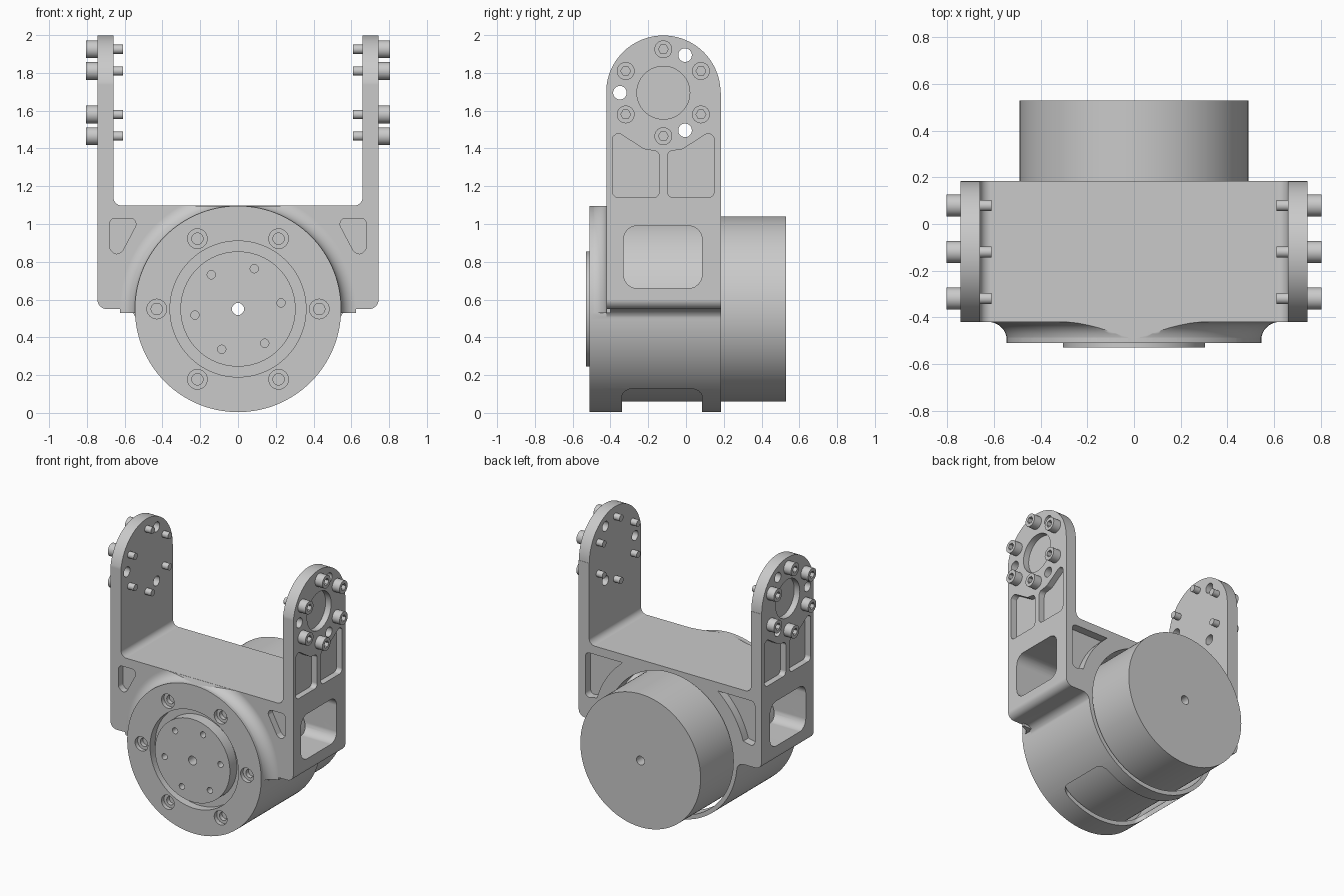
import bpy, bmesh
from math import sin, cos, pi, radians
from mathutils import Vector

cube = bpy.data.objects.get("Cube")
if cube:
    bpy.data.objects.remove(cube)

metal = bpy.data.materials.new("grey_metal")
metal.use_nodes = True
GREY = (0.59, 0.59, 0.59, 1)
metal.diffuse_color = GREY
metal.node_tree.nodes["Principled BSDF"].inputs["Base Color"].default_value = GREY

AXIS_Z = 0.55          # height of the motor axis
PIVOT = (-0.12, 1.695)   # y, z of the arm pivot
BACK, FRONT = 0.185, -0.42


def make_object(name, bm):
    bmesh.ops.recalc_face_normals(bm, faces=bm.faces)
    mesh = bpy.data.meshes.new(name)
    bm.to_mesh(mesh)
    bm.free()
    mesh.materials.append(metal)
    obj = bpy.data.objects.new(name, mesh)
    bpy.context.collection.objects.link(obj)
    return obj


def place(axis, u, v, w):
    return {"x": (w, u, v), "y": (u, w, v), "z": (u, v, w)}[axis]


def prism(name, points, axis, start, end):
    """Extrude a 2D outline along an axis."""
    bm = bmesh.new()
    a, b = ([bm.verts.new(place(axis, u, v, w)) for u, v in points] for w in (start, end))
    bm.faces.new(a)
    bm.faces.new(b)
    for i in range(len(a)):
        j = (i + 1) % len(a)
        bm.faces.new((a[i], a[j], b[j], b[i]))
    return make_object(name, bm)


def circle(u, v, r, n=32):
    return [(u + r * cos(2 * pi * i / n), v + r * sin(2 * pi * i / n)) for i in range(n)]


def ring(u, v, r, start=0, count=6):
    """Evenly spaced hole centres, starting at an angle in degrees."""
    return [(u + r * cos(radians(start) + 2 * pi * i / count),
             v + r * sin(radians(start) + 2 * pi * i / count)) for i in range(count)]


def rounded(corners, steps=6):
    """Round each corner given as (u, v, radius)."""
    out = []
    n = len(corners)
    for i, (u, v, r) in enumerate(corners):
        p = Vector((u, v))
        if r == 0:
            out.append((u, v))
            continue
        a = (Vector(corners[i - 1][:2]) - p).normalized()
        b = (Vector(corners[(i + 1) % n][:2]) - p).normalized()
        half = a.angle(b) / 2
        centre = p + (a + b).normalized() * (r / sin(half))
        reach = r * cos(half) / sin(half)
        va, vb = p + a * reach - centre, p + b * reach - centre
        out += [tuple(centre + va.lerp(vb, k / steps).normalized() * r) for k in range(steps + 1)]
    return out


def box_outline(u0, u1, v0, v1, r):
    return rounded([(u0, v0, r), (u1, v0, r), (u1, v1, r), (u0, v1, r)])


def mirror(points):
    return [(-u, v) for u, v in points]


def boolean(obj, other, operation="DIFFERENCE"):
    mod = obj.modifiers.new("bool", "BOOLEAN")
    mod.operation, mod.object, mod.solver = operation, other, "EXACT"
    graph = bpy.context.evaluated_depsgraph_get()
    mesh = bpy.data.meshes.new_from_object(obj.evaluated_get(graph))
    obj.modifiers.clear()
    obj.data = mesh
    bpy.data.objects.remove(other)


def cut(obj, points, axis, start, end):
    boolean(obj, prism("cutter", points, axis, start, end))


def finish(obj):
    bpy.ops.object.select_all(action="DESELECT")
    obj.select_set(True)
    bpy.context.view_layer.objects.active = obj
    bpy.ops.object.shade_smooth_by_angle(angle=radians(30))
    mod = obj.modifiers.new("normals", "WEIGHTED_NORMAL")
    mod.keep_sharp = True


# Bracket: U-shaped front outline with a fillet running down into the housing
half = rounded([(0, 1.097, 0), (0.66, 1.097, 0.045), (0.66, 2.1, 0), (0.745, 2.1, 0),
                (0.745, 0.55, 0.05), (0.555, 0.55, 0.06), (0.53, 0.45, 0), (0, 0.45, 0)])
outline = half + mirror(half[1:-1])[::-1]
bracket = prism("bracket", outline, "y", FRONT, BACK)

# Rounded arm tops
py, pz = PIVOT
arm_r = (BACK - FRONT) / 2 + 0.0005
arch = [(py + arm_r * cos(pi * i / 48), pz + arm_r * sin(pi * i / 48)) for i in range(49)]
arch = [(BACK + 0.1, 0.2), (BACK + 0.1, pz)] + arch + [(FRONT - 0.1, pz), (FRONT - 0.1, 0.2)]
boolean(bracket, prism("arch", arch, "x", -1, 1), "INTERSECT")

# Round housing with a concave blend on the front of the bracket
boolean(bracket, prism("housing", circle(0, AXIS_Z, 0.546, 128), "y", -0.51, BACK), "UNION")
R = 0.08
profile = [(0.52, -0.40), (0.545 + R, -0.40)]
profile += [(0.545 + R - R * sin(pi / 2 * i / 8), FRONT - R + R * cos(pi / 2 * i / 8)) for i in range(9)]
profile += [(0.52, FRONT - R)]
bm = bmesh.new()
SEG = 128
loops = [[bm.verts.new((r * cos(2 * pi * s / SEG), y, AXIS_Z + r * sin(2 * pi * s / SEG)))
          for r, y in profile] for s in range(SEG)]
for s in range(SEG):
    a, b = loops[s], loops[(s + 1) % SEG]
    for i in range(len(profile)):
        j = (i + 1) % len(profile)
        bm.faces.new((a[i], a[j], b[j], b[i]))
blend = make_object("blend", bm)
boolean(blend, prism("clip", box_outline(-0.73, 0.73, 0.53, 1.096, 0), "y", -1, 1), "INTERSECT")
boolean(bracket, blend, "UNION")

# Motor bore, front opening, counterbored screw holes and bottom slot
cut(bracket, circle(0, AXIS_Z, 0.515, 128), "y", -0.45, 0.4)
cut(bracket, circle(0, AXIS_Z, 0.36, 96), "y", -0.7, -0.3)
for u, v in ring(0, AXIS_Z, 0.43):
    cut(bracket, circle(u, v, 0.052), "y", -0.7, -0.48)
    cut(bracket, circle(u, v, 0.03), "y", -0.7, -0.4)
cut(bracket, box_outline(-0.347, 0.347, -0.34, 0.085, 0.06), "z", -0.2, 0.3)

# Arm details, the same on both sides
pocket = rounded([(-0.388, 1.14, 0.03), (-0.142, 1.14, 0.03), (-0.142, 1.385, 0.03),
                  (-0.22, 1.395, 0.05), (-0.36, 1.485, 0.025), (-0.388, 1.46, 0.015)])
front_pocket = rounded([(0.52, 1.03, 0.03), (0.68, 1.03, 0.03), (0.68, 0.87, 0.03),
                        (0.645, 0.83, 0.03), (0.61, 0.86, 0.02)])
arc = [(0.62 * cos(radians(t)), AXIS_Z + 0.62 * sin(radians(t)), 0) for t in range(16, 51, 4)]
back_pocket = rounded(arc + [(0.39, 1.035, 0), (0.69, 1.035, 0.03), (0.69, 0.70, 0.03)])
for side in (1, -1):
    x = 0.745 * side
    cut(bracket, box_outline(-0.33, 0.085, 0.66, 0.99, 0.07), "x", 0.2 * side, side)
    cut(bracket, circle(py, pz, 0.14, 64), "x", x - 0.045 * side, side)
    cut(bracket, pocket, "x", x - 0.045 * side, side)
    cut(bracket, [(2 * py - u, v) for u, v in pocket], "x", x - 0.045 * side, side)
    for u, v in ring(py, pz, 0.23, 60, 3):
        cut(bracket, circle(u, v, 0.036), "x", 0.5 * side, side)
    flip = (lambda p: p) if side > 0 else mirror
    cut(bracket, flip(front_pocket), "y", -0.6, FRONT + 0.05)
    cut(bracket, flip(back_pocket), "y", BACK - 0.06, 0.4)
finish(bracket)

# Motor body with its bored output disc
motor = prism("motor", circle(0, AXIS_Z, 0.49, 128), "y", -0.449, 0.53)
boolean(motor, prism("output_disc", circle(0, AXIS_Z, 0.305, 96), "y", -0.53, -0.4), "UNION")
cut(motor, circle(0, AXIS_Z, 0.032), "y", -1, 1)
for u, v in ring(0, AXIS_Z, 0.23, 8):
    cut(motor, circle(u, v, 0.022, 20), "y", -0.7, -0.46)
finish(motor)

# Socket head bolts around each arm pivot
for side, label in ((1, "left"), (-1, "right")):
    for i, (u, v) in enumerate(ring(py, pz, 0.23, 30)):
        bolt = prism(f"{label}_bolt_{i + 1}", circle(u, v, 0.047), "x", 0.74 * side, 0.805 * side)
        boolean(bolt, prism("shank", circle(u, v, 0.024, 20), "x", 0.61 * side, 0.76 * side), "UNION")
        cut(bolt, circle(u, v, 0.026, 6), "x", 0.775 * side, side)
        finish(bolt)
